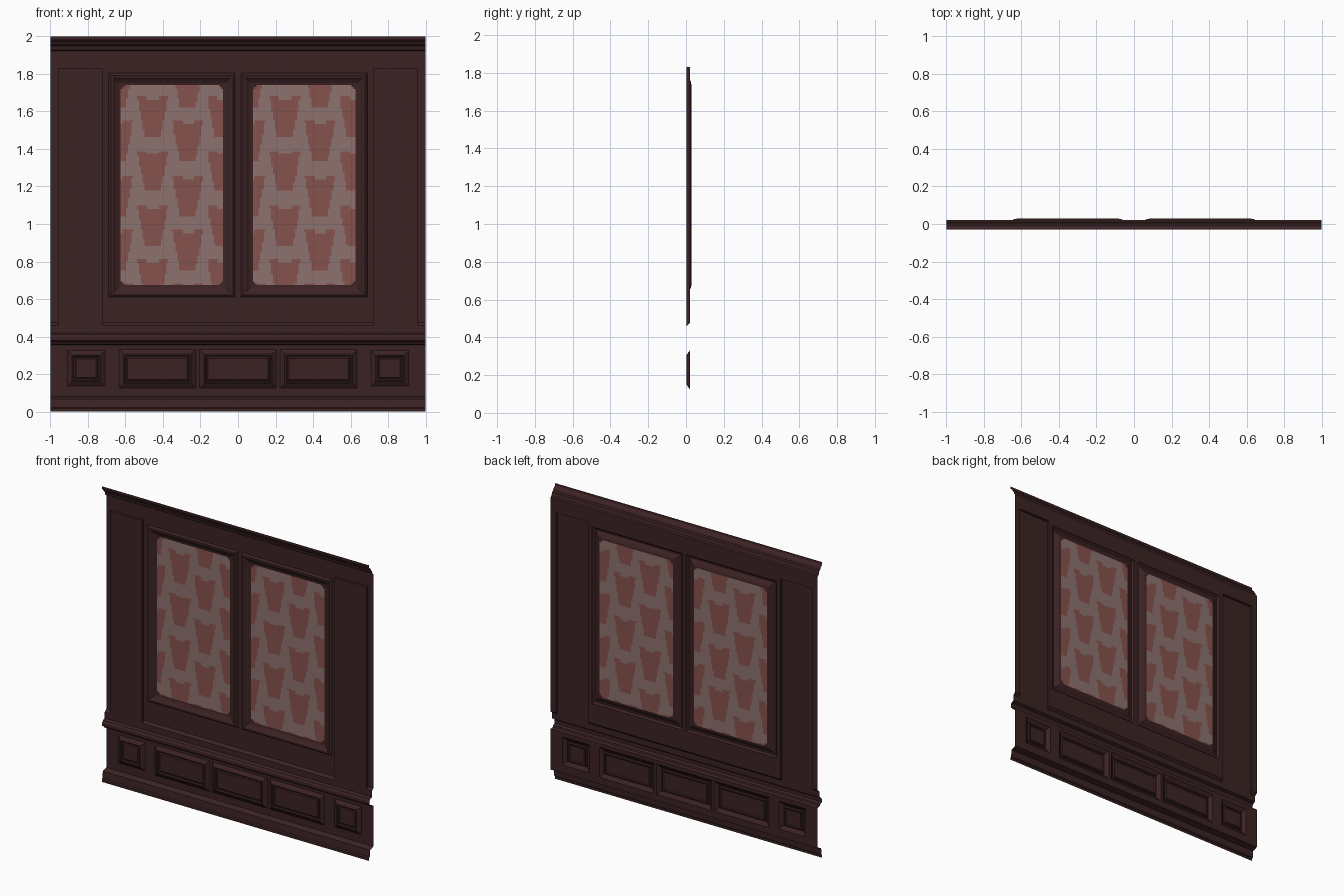
import bpy, bmesh

if "Cube" in bpy.data.objects:
    bpy.data.objects.remove(bpy.data.objects["Cube"])

def mat(name, col):
    m = bpy.data.materials.new(name)
    m.diffuse_color = (*col, 1)
    m.use_nodes = True
    m.node_tree.nodes["Principled BSDF"].inputs["Base Color"].default_value = m.diffuse_color
    return m

WOOD = mat("dark red wood", (0.046, 0.0165, 0.0175))
GREY = mat("dusty grey fabric", (0.27, 0.17, 0.16))
RED = mat("faded red fabric", (0.235, 0.085, 0.074))
FIELD = 0.02     # depth of the wall surface
FRONT = 0.003    # depth of pilasters and raised panels
DEEP = 0.028     # depth of the fabric panels

class Part:
    """Collects quads in one open sheet facing the front."""
    def __init__(self, name, *mats):
        self.name, self.mats, self.bm = name, mats or (WOOD,), bmesh.new()

    def quad(self, pts, mi=0):
        f = self.bm.faces.new([self.bm.verts.new(p) for p in pts])
        f.material_index = mi
        f.normal_update()
        if f.normal.y > 1e-6:
            f.normal_flip()

    def flat(self, x0, x1, z0, z1, y, mi=0):
        self.quad([(x0, y, z0), (x1, y, z0), (x1, y, z1), (x0, y, z1)], mi)

    def extrude(self, prof, x0=-1, x1=1):
        for (ya, za), (yb, zb) in zip(prof, prof[1:]):
            self.quad([(x0, ya, za), (x1, ya, za), (x1, yb, zb), (x0, yb, zb)])

    def rings(self, x0, x1, z0, z1, steps, fill=True):
        # nested mitred rectangles, each step is (inset, depth)
        loops = [[(x0+i, y, z0+i), (x1-i, y, z0+i), (x1-i, y, z1-i), (x0+i, y, z1-i)]
                 for i, y in steps]
        for a, b in zip(loops, loops[1:]):
            for k in range(4):
                n = (k + 1) % 4
                self.quad([a[k], a[n], b[n], b[k]])
        if fill:
            self.quad(loops[-1])

    def holed(self, x0, x1, z0, z1, y, holes):
        xs = sorted({x0, x1, *[v for h in holes for v in h[:2]]})
        zs = sorted({z0, z1, *[v for h in holes for v in h[2:]]})
        for a, b in zip(xs, xs[1:]):
            for c, d in zip(zs, zs[1:]):
                mx, mz = (a+b)/2, (c+d)/2
                if not any(h[0] < mx < h[1] and h[2] < mz < h[3] for h in holes):
                    self.flat(a, b, c, d, y)

    def done(self):
        bmesh.ops.remove_doubles(self.bm, verts=self.bm.verts, dist=1e-5)
        me = bpy.data.meshes.new(self.name)
        self.bm.to_mesh(me)
        self.bm.free()
        for m in self.mats:
            me.materials.append(m)
        bpy.context.collection.objects.link(bpy.data.objects.new(self.name, me))

# Horizontal mouldings
for name, prof in {
    "baseboard": [(-0.028, 0), (-0.028, 0.016), (-0.02, 0.022), (-0.017, 0.068),
                  (FIELD, 0.08)],
    "chair_rail": [(FIELD, 0.355), (-0.004, 0.36), (-0.008, 0.37), (-0.024, 0.378),
                   (-0.024, 0.398), (-0.016, 0.412), (FRONT, 0.42), (FRONT, 0.46)],
    "cornice": [(FIELD, 1.922), (0.01, 1.928), (0.004, 1.95), (-0.006, 1.956),
                (-0.01, 1.968), (-0.024, 1.98), (-0.028, 1.986), (-0.028, 2.0)],
}.items():
    p = Part(name)
    p.extrude(prof)
    p.done()

# Upper wall with openings for the pilasters and windows
windows = [(-0.69, -0.015, 0.61, 1.805), (0.015, 0.69, 0.61, 1.805)]
pilasters = [(-0.96, -0.72, 0.475, 1.83), (0.72, 0.96, 0.475, 1.83)]
p = Part("upper_wall")
p.holed(-1, 1, 0.475, 1.922, FIELD, windows + pilasters)
for a, b in ((-1, -0.96), (-0.72, 0.72), (0.96, 1)):
    p.extrude([(FRONT, 0.46), (FIELD, 0.475)], a, b)
p.done()

# Pilasters: front, two sides and a top
for side, (a, b, _, top) in zip(("left", "right"), pilasters):
    p = Part(side + "_pilaster")
    p.flat(a, b, 0.46, top, FRONT)
    p.extrude([(FRONT, top), (FIELD, top)], a, b)
    for x in (a, b):
        p.quad([(x, FRONT, 0.46), (x, FIELD, 0.475), (x, FIELD, top), (x, FRONT, top)])
    p.done()

# Window frames
INS = 0.064
for side, w in zip(("left", "right"), windows):
    p = Part(side + "_frame")
    p.rings(*w, [(0, FIELD), (0.004, 0.012), (0.012, 0.007), (0.024, 0.008),
                 (0.034, 0.016), (0.04, FIELD), (0.052, 0.026), (INS, DEEP)], False)
    p.done()

# Fabric panels: fine cells coloured by a staggered tapering motif
def motif(u, v):
    """u across, v up, both from the panel's lower left corner."""
    for col in range(4):
        du = abs(u - (-0.016 + 0.187 * col))
        top = 1.005 - (0.13 if col % 2 == 0 else 0.0)
        d = (top - v) % 0.29           # distance below the motif's top
        if d < 0.07:
            half = 0.081 - 0.15 * d
        elif d < 0.215:
            half = 0.07 - 0.2 * (d - 0.07)
        else:
            half = 0
        if d < 0.018 and du < 0.03:
            half = 0                   # notch in the top edge
        if du < half:
            return True
    return False

NX, NZ = 56, 108
for side, (a, b, c, d) in zip(("left", "right"), windows):
    p = Part(side + "_fabric", GREY, RED, WOOD)
    x0, z0 = a + INS, c + INS
    sx, sz = (b - a - 2*INS) / NX, (d - c - 2*INS) / NZ
    for i in range(NX):
        for j in range(NZ):
            corner = min(i, NX-1-i) + min(j, NZ-1-j) < 2
            mi = 2 if corner else int(motif((i+.5)*sx, (j+.5)*sz))
            p.flat(x0+i*sx, x0+(i+1)*sx, z0+j*sz, z0+(j+1)*sz, DEEP, mi)
    p.done()

# Lower wall with a row of raised panels
wide = [(-0.635, -0.225, 0.125, 0.33), (-0.205, 0.205, 0.125, 0.33),
        (0.225, 0.635, 0.125, 0.33)]
small = [(-0.91, -0.71, 0.135, 0.325), (0.71, 0.91, 0.135, 0.325)]
p = Part("lower_wall")
p.holed(-1, 1, 0.08, 0.355, FIELD, wide + small)
p.done()
for n, r in enumerate(wide + small):
    p = Part(f"lower_panel_{n + 1}")
    p.rings(*r, [(0, FIELD), (0.024, FRONT), (0.03, FRONT), (0.034, 0.013),
                 (0.04, 0.013), (0.046, 0.008)])
    p.done()
